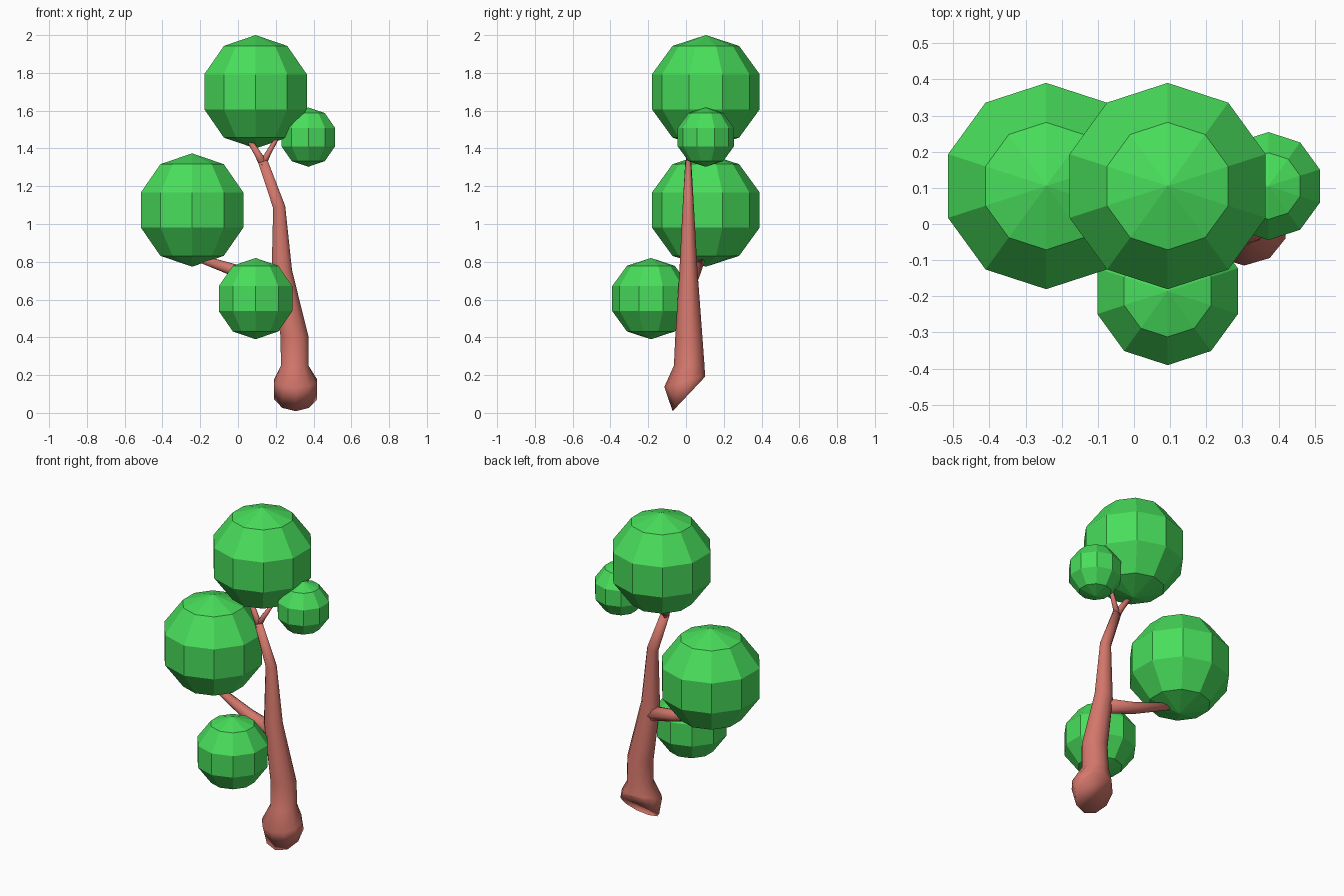
import bpy
import bmesh
import math
from mathutils import Vector

cube = bpy.data.objects.get("Cube")
if cube:
    bpy.data.objects.remove(cube, do_unlink=True)


def make_material(name, color):
    mat = bpy.data.materials.new(name)
    mat.use_nodes = True
    mat.diffuse_color = color
    mat.node_tree.nodes["Principled BSDF"].inputs["Base Color"].default_value = color
    return mat


leaf_green = make_material("leaf green", (0.065, 0.73, 0.105, 1))
bark_red = make_material("bark red", (0.66, 0.185, 0.148, 1))


def add_object(name, bm, mat):
    bmesh.ops.recalc_face_normals(bm, faces=bm.faces)
    mesh = bpy.data.meshes.new(name)
    bm.to_mesh(mesh)
    bm.free()
    mesh.materials.append(mat)
    obj = bpy.data.objects.new(name, mesh)
    bpy.context.collection.objects.link(obj)
    return obj


def limb(name, rings, sides=10, tilts=()):
    """Loft of elliptical rings (centre, x radius, y radius) along a bent path.
    tilts gives the y-z slope of the first rings."""
    bm = bmesh.new()
    centres = [Vector(r[0]) for r in rings]
    loops = []
    for i, (_, ru, rv) in enumerate(rings):
        ahead = centres[min(i + 1, len(rings) - 1)]
        behind = centres[max(i - 1, 0)]
        if i < len(tilts):
            u = Vector((1, 0, 0))
            v = Vector((0, 1, tilts[i])).normalized()
        else:
            t = (ahead - behind).normalized()
            v = Vector((0, 1, 0))
            v = (v - t * v.dot(t)).normalized()
            u = v.cross(t)
        angles = [math.tau * k / sides - math.pi / 2 for k in range(sides)]
        loops.append([bm.verts.new(centres[i] + u * ru * math.cos(a) + v * rv * math.sin(a))
                      for a in angles])
    for low, high in zip(loops, loops[1:]):
        for k in range(sides):
            n = (k + 1) % sides
            bm.faces.new((low[k], low[n], high[n], high[k]))
    bm.faces.new(loops[0][::-1])
    bm.faces.new(loops[-1])
    for f in bm.faces:
        f.smooth = True
    return add_object(name, bm, bark_red)


# Trunk with a swollen, obliquely cut foot
limb("trunk", [
    ((0.305, 0.015, 0.10), 0.12, 0.125),
    ((0.305, -0.007, 0.168), 0.12, 0.112),
    ((0.30, 0.017, 0.25), 0.077, 0.081),
    ((0.30, 0.015, 0.40), 0.078, 0.072),
    ((0.232, 0.013, 0.75), 0.057, 0.048),
    ((0.218, 0.012, 1.09), 0.034, 0.030),
    ((0.132, 0.012, 1.33), 0.027, 0.016),
], tilts=(1.06, 0.28, 0, 0))

# Branches
limb("top_left_branch", [
    ((0.135, 0.012, 1.32), 0.024, 0.016),
    ((0.105, 0.02, 1.37), 0.018, 0.015),
    ((0.05, 0.04, 1.46), 0.013, 0.013),
], 8)
limb("top_right_branch", [
    ((0.128, 0.012, 1.31), 0.02, 0.016),
    ((0.16, 0.02, 1.375), 0.015, 0.014),
    ((0.21, 0.04, 1.46), 0.010, 0.010),
], 8)
limb("lower_branch", [
    ((0.23, 0.015, 0.69), 0.046, 0.044),
    ((0.04, 0.04, 0.735), 0.036, 0.036),
    ((-0.24, 0.09, 0.83), 0.018, 0.018),
], 8)

# Faceted foliage balls
foliage = {
    "top_foliage": ((0.093, 0.105, 1.70), 0.30),
    "right_side_foliage": ((-0.243, 0.105, 1.074), 0.30),
    "front_foliage": ((0.093, -0.186, 0.605), 0.215),
    "left_side_foliage": ((0.372, 0.105, 1.46), 0.157),
}
for name, (centre, radius) in foliage.items():
    bm = bmesh.new()
    bmesh.ops.create_uvsphere(bm, u_segments=10, v_segments=5, radius=radius)
    add_object(name, bm, leaf_green).location = centre
